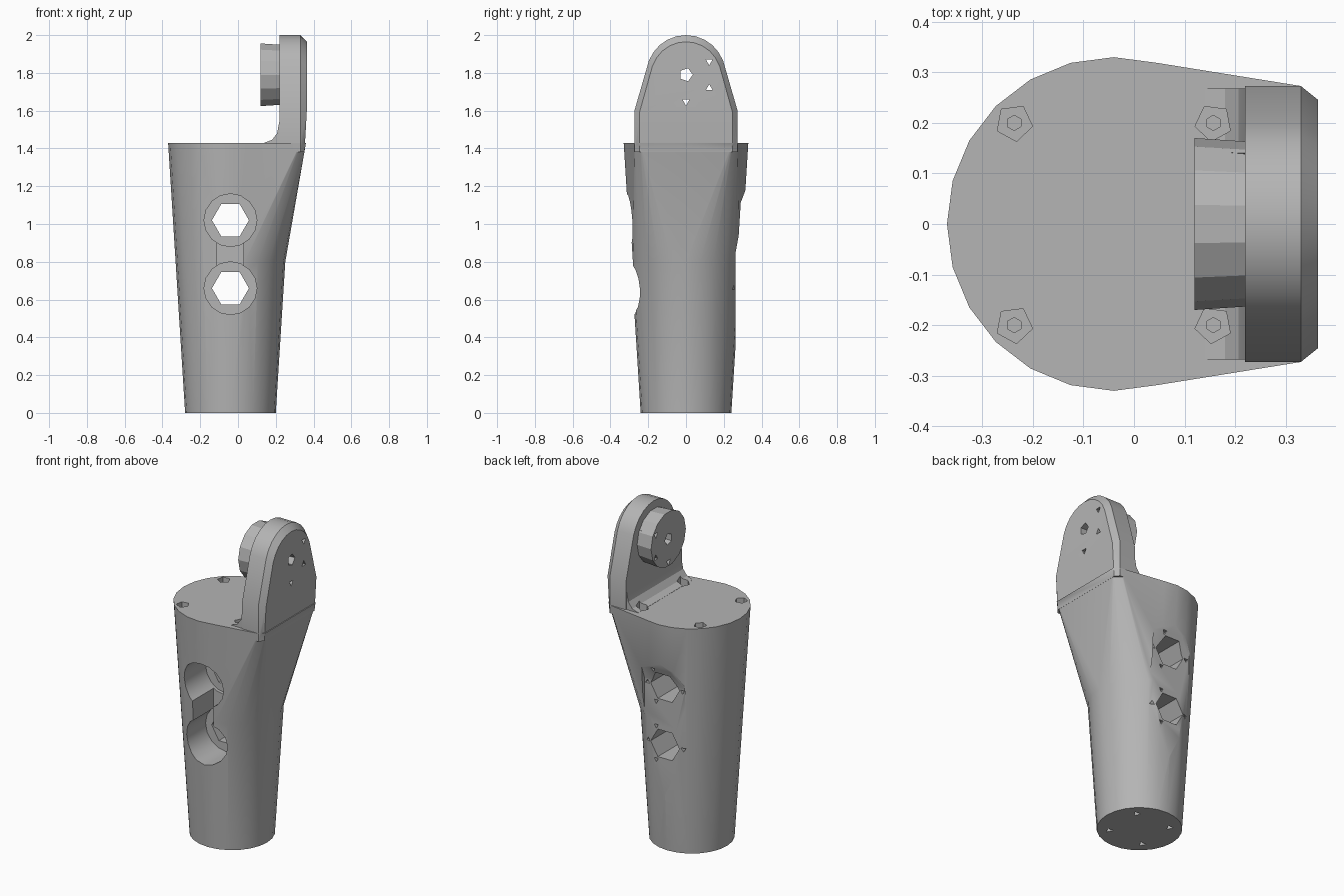
import bpy, bmesh
from math import sin, cos, pi, radians
from mathutils import Vector, Matrix

if "Cube" in bpy.data.objects:
    bpy.data.objects.remove(bpy.data.objects["Cube"])

grey = bpy.data.materials.new("plain grey")
grey.use_nodes = True
grey.diffuse_color = (0.46, 0.46, 0.46, 1)
grey.node_tree.nodes["Principled BSDF"].inputs["Base Color"].default_value = grey.diffuse_color

CX = -0.04          # axis of the tapered sleeve
TOP, WAIST = 1.43, 0.8
HOLES = (1.02, 0.66)
HUB = 1.79


def finish(name, bm):
    bmesh.ops.recalc_face_normals(bm, faces=bm.faces)
    mesh = bpy.data.meshes.new(name)
    bm.to_mesh(mesh)
    bm.free()
    mesh.materials.append(grey)
    ob = bpy.data.objects.new(name, mesh)
    bpy.context.collection.objects.link(ob)
    return ob


def add_hull(bm, points):
    verts = [bm.verts.new(p) for p in points]
    res = bmesh.ops.convex_hull(bm, input=verts)
    spare = {g for g in res["geom_interior"] + res["geom_unused"]
             if isinstance(g, bmesh.types.BMVert)}
    bmesh.ops.delete(bm, geom=list(spare), context="VERTS")


def prism(name, profile, axis, low, high):
    """Extrude a 2D profile along x (profile is y,z) or y (profile is x,z)."""
    bm = bmesh.new()
    place = (lambda p, d: (d, p[0], p[1])) if axis == "X" else (lambda p, d: (p[0], d, p[1]))
    a = bm.faces.new([bm.verts.new(place(p, low)) for p in profile])
    ext = bmesh.ops.extrude_face_region(bm, geom=[a])
    shift = Vector(place((0, 0), high - low))
    bmesh.ops.translate(bm, vec=shift, verts=[g for g in ext["geom"] if isinstance(g, bmesh.types.BMVert)])
    return finish(name, bm)


def rod(name, axis, centre, r, length, sides, turn=0, r2=None):
    bm = bmesh.new()
    bmesh.ops.create_cone(bm, cap_ends=True, segments=sides, radius1=r,
                          radius2=r if r2 is None else r2, depth=length)
    m = Matrix.Rotation(turn, 4, "Z")
    if axis == "X":
        m = Matrix.Rotation(pi / 2, 4, "Y") @ m
    elif axis == "Y":
        m = Matrix.Rotation(pi / 2, 4, "X") @ m
    bm.transform(Matrix.Translation(centre) @ m)
    return finish(name, bm)


def combine(target, other, op):
    mod = target.modifiers.new("join", "BOOLEAN")
    mod.operation, mod.object, mod.solver = op, other, "EXACT"
    bpy.context.view_layer.objects.active = target
    bpy.ops.object.modifier_apply(modifier=mod.name)
    bpy.data.objects.remove(other)


def ring(z, n=24):
    r = 0.24 + 0.09 * z / TOP
    return [(CX + r * cos(2 * pi * i / n), r * sin(2 * pi * i / n), z) for i in range(n)]


# Tapered sleeve that flares on one side towards the arm plate
bm = bmesh.new()
add_hull(bm, ring(0) + ring(WAIST))
plate_foot = [(x, s * y, TOP) for x, y in ((0.22, 0.273), (0.33, 0.273), (0.36, 0.245)) for s in (-1, 1)]
add_hull(bm, ring(WAIST) + ring(TOP) + plate_foot)
inner = [f for f in bm.faces if all(abs(v.co.z - WAIST) < 1e-4 for v in f.verts)]
bmesh.ops.delete(bm, geom=inner, context="FACES")
bmesh.ops.remove_doubles(bm, verts=bm.verts, dist=1e-4)
bmesh.ops.dissolve_limit(bm, angle_limit=radians(1), verts=bm.verts, edges=bm.edges)
limb = finish("limb_housing", bm)

# Arm plate with a round head and a chamfered outer edge
half = [(0.273, 1.38), (0.273, 1.6)]
arc = [(0.21 * cos(radians(a)), HUB + 0.21 * sin(radians(a))) for a in range(20, 161, 14)]
outline = half + arc + [(-y, z) for y, z in reversed(half)]
inset = [(y * 0.9, z if z < 1.5 else 1.5 + (z - 1.5) * 0.93) for y, z in outline]
bm = bmesh.new()
add_hull(bm, [(x, y, z) for x in (0.22, 0.33) for y, z in outline]
         + [(0.364 if z > TOP else 0.352, y, z) for y, z in inset])
bmesh.ops.dissolve_limit(bm, angle_limit=radians(1), verts=bm.verts, edges=bm.edges)
combine(limb, finish("arm_plate", bm), "UNION")

# Fillet between sleeve top and plate
fillet = [(0.23, 1.40), (0.14, 1.40), (0.14, 1.431), (0.18, 1.445), (0.207, 1.48), (0.22, 1.55), (0.23, 1.55)]
combine(limb, prism("fillet", fillet, "Y", -0.268, 0.268), "UNION")

# Round hub on the inner face of the plate
combine(limb, rod("hub", "X", (0.18, 0, HUB), 0.17, 0.12, 14, r2=0.162), "UNION")

# Shallow flat on the back
flat = [(0.262, 0.35), (0.262, 1.04), (0.315, 1.18), (0.4, 1.18), (0.4, 0.35)]
combine(limb, prism("back_flat", flat, "X", CX - 0.14, CX + 0.14), "DIFFERENCE")

# Front counterbores, the slot between them and the through holes
slot = [(CX + sx * 0.07, z) for sx, z in ((-1, 0.7), (1, 0.7), (1, 0.98), (-1, 0.98))]
combine(limb, prism("slot", slot, "Y", -0.5, -0.08), "DIFFERENCE")
for z in HOLES:
    combine(limb, rod("counterbore", "Y", (CX, -0.28, z), 0.14, 0.44, 16), "DIFFERENCE")
    combine(limb, rod("through_hole", "Y", (CX, 0, z), 0.098, 1, 6, pi / 2), "DIFFERENCE")
    for i in range(6):
        a = 2 * pi * i / 6
        spot = (CX + 0.12 * cos(a), 0.25, z + 0.12 * sin(a))
        combine(limb, rod("rim_pin", "Y", spot, 0.016, 0.1, 3, a), "DIFFERENCE")

# Hub bore and its ring of screw holes
combine(limb, rod("hub_bore", "X", (0.25, 0, HUB), 0.036, 0.5, 5), "DIFFERENCE")
for i in range(6):
    a = 2 * pi * i / 6 + pi / 2
    spot = (0.3, 0.142 * cos(a), HUB + 0.142 * sin(a))
    combine(limb, rod("hub_screw", "X", spot, 0.021, 0.5, 3, a), "DIFFERENCE")

# Countersunk screw holes on top, small ones underneath
for sx in (-1, 1):
    for sy in (-1, 1):
        x, y = CX + sx * 0.197, sy * 0.2
        combine(limb, rod("top_recess", "Z", (x, y, TOP), 0.037, 0.06, 5, sx * 0.5), "DIFFERENCE")
        combine(limb, rod("top_screw", "Z", (x, y, TOP - 0.06), 0.015, 0.2, 6), "DIFFERENCE")
        x, y = CX + sx * 0.12, sy * 0.12
        combine(limb, rod("base_screw", "Z", (x, y, 0), 0.024, 0.1, 3, sx), "DIFFERENCE")

# Smooth the gentle curves, keep the edges sharp
bpy.ops.object.select_all(action="DESELECT")
limb.select_set(True)
bpy.context.view_layer.objects.active = limb
bpy.ops.object.shade_smooth_by_angle(angle=radians(25))
